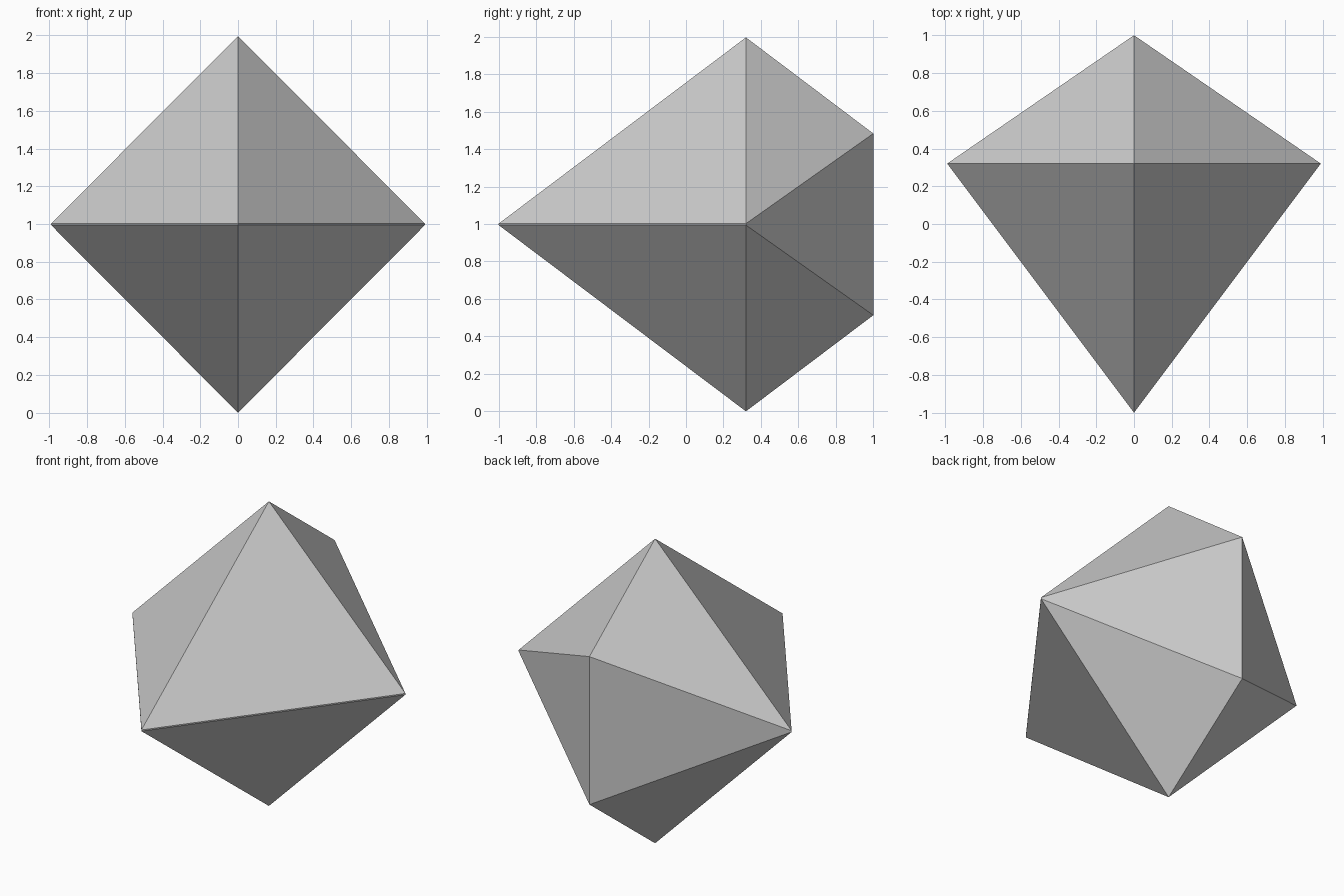
import bpy
import bmesh

if "Cube" in bpy.data.objects:
    bpy.data.objects.remove(bpy.data.objects["Cube"])

MID, HALF, RIM = 0.998, 0.998, 0.004   # seam height, half height, half rim thickness
Y0 = 0.32                              # depth of the main axis

# Crystal: two mirrored pyramids with a thin rim and a cut-off back edge
bm = bmesh.new()
for s in (1, -1):
    for x, y, h in ((0, Y0, HALF), (0.99, Y0, RIM), (-0.99, Y0, RIM),
                    (0, -1, RIM), (0, 1, 0.485)):
        bm.verts.new((x, y, MID + s * h))
bmesh.ops.convex_hull(bm, input=bm.verts[:])

# Seam line around the middle
bmesh.ops.bisect_plane(bm, geom=bm.verts[:] + bm.edges[:] + bm.faces[:],
                       plane_co=(0, 0, MID), plane_no=(0, 0, 1))
bmesh.ops.recalc_face_normals(bm, faces=bm.faces[:])

mesh = bpy.data.meshes.new("crystal")
bm.to_mesh(mesh)
bm.free()
bpy.context.collection.objects.link(bpy.data.objects.new("crystal", mesh))
